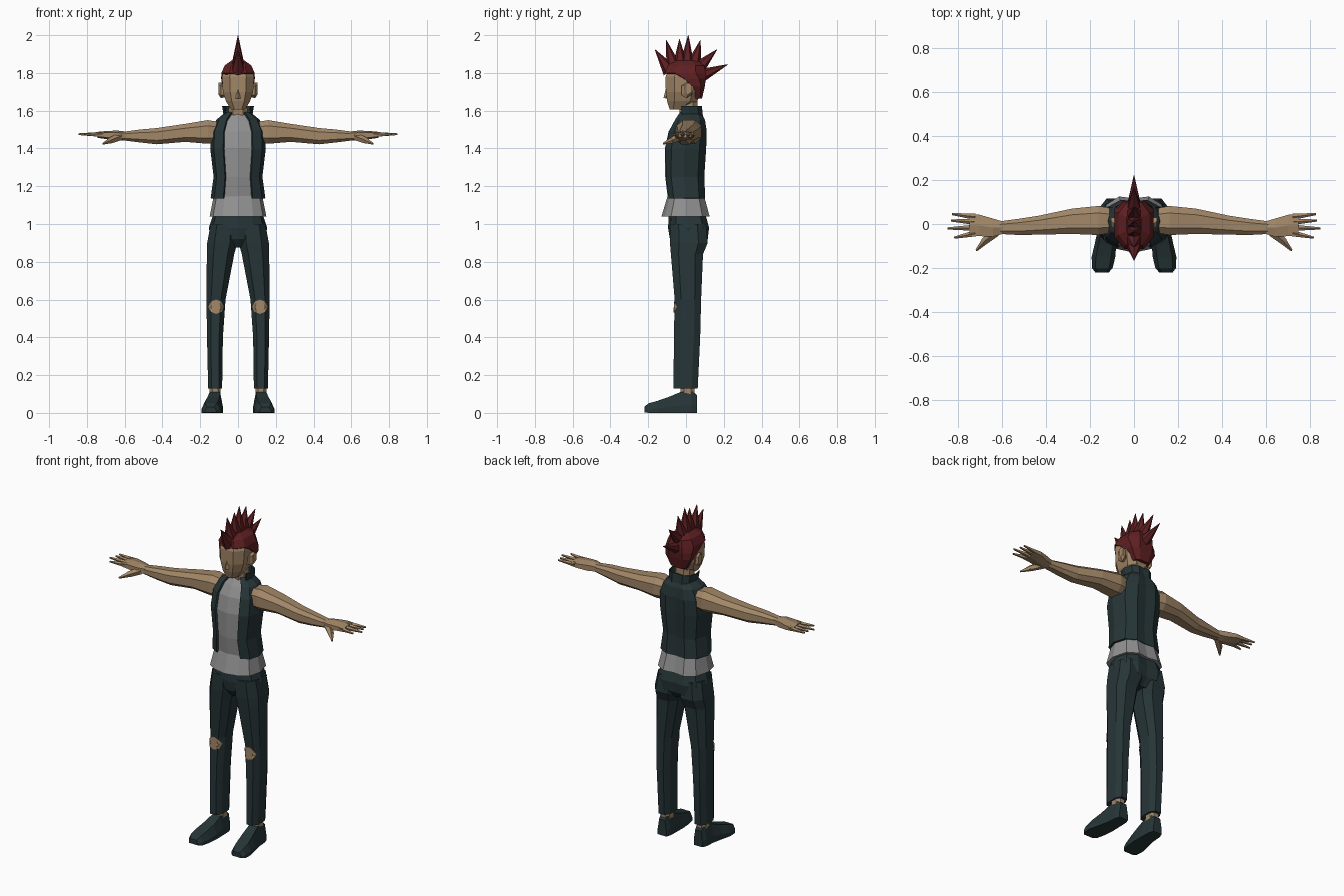
import bpy, bmesh, math
from mathutils import Vector


def material(name, rgb):
    m = bpy.data.materials.new(name)
    m.diffuse_color = (*rgb, 1)
    return m


SKIN = material("skin", (0.36, 0.24, 0.135))
CLOTH = material("dark_teal_cloth", (0.02, 0.036, 0.039))
SHIRT = material("grey_shirt", (0.28, 0.28, 0.28))
HAIR = material("red_hair", (0.115, 0.014, 0.016))


def finish(name, bm, mat, mirror=False, thickness=0):
    bmesh.ops.recalc_face_normals(bm, faces=bm.faces)
    me = bpy.data.meshes.new(name)
    bm.to_mesh(me)
    bm.free()
    me.materials.append(mat)
    ob = bpy.data.objects.new(name, me)
    bpy.context.collection.objects.link(ob)
    if thickness:
        s = ob.modifiers.new("thickness", "SOLIDIFY")
        s.thickness, s.offset = thickness, 1
    if mirror:
        ob.modifiers.new("mirror", "MIRROR")
    return ob


def rounded(n, power=0.75):
    """Unit boxy n-gon with flat sides, touching -1..1."""
    pts = []
    for i in range(n):
        a = 2 * math.pi * (i + 0.5) / n
        c, s = math.cos(a), math.sin(a)
        pts.append((math.copysign(abs(c) ** power, c), math.copysign(abs(s) ** power, s)))
    m = max(p[0] for p in pts)
    return [(x / m, y / m) for x, y in pts]


def loft(name, rings, mat, axis="z", profile=None, mirror=False, remove=None, thickness=0):
    """Rings are (position, a0, a1, b0, b1): bounds of each cross-section."""
    profile = profile or rounded(8)
    bm = bmesh.new()
    loops = []
    for t, a0, a1, b0, b1 in rings:
        loop = []
        for u, v in profile:
            a = (a0 + a1) / 2 + u * (a1 - a0) / 2
            b = (b0 + b1) / 2 + v * (b1 - b0) / 2
            co = {"z": (a, b, t), "x": (t, a, b), "y": (a, t, b)}[axis]
            loop.append(bm.verts.new(co))
        loops.append(loop)
    n = len(profile)
    for p, q in zip(loops, loops[1:]):
        for i in range(n):
            j = (i + 1) % n
            bm.faces.new((p[i], p[j], q[j], q[i]))
    if remove:
        bad = [f for f in bm.faces if remove(f.calc_center_median())]
        bmesh.ops.delete(bm, geom=bad, context="FACES")
    else:
        bm.faces.new(loops[0])
        bm.faces.new(loops[-1])
    return finish(name, bm, mat, mirror, thickness)


def spike(name, base, tip, r0, r1, mat, sides=5, mirror=False, squash=1):
    base, tip = Vector(base), Vector(tip)
    d = tip - base
    bm = bmesh.new()
    bmesh.ops.create_cone(bm, cap_ends=True, segments=sides, radius1=r0, radius2=r1, depth=d.length)
    rot = d.to_track_quat("Z", "Y")
    for v in bm.verts:
        v.co = rot @ v.co + (base + tip) / 2
        v.co.z = base.z + (v.co.z - base.z) * squash if squash != 1 else v.co.z
    return finish(name, bm, mat, mirror)


# torso: shirt body, flared hem, open vest and collar
half = [(0, -1), (0.54, -0.86), (0.88, -0.6), (1, 0), (0.85, 0.7), (0.45, 1), (0, 0.93)]
chest = half + [(-x, y) for x, y in half[-2:0:-1]]
body = [(1.10, -0.125, 0.125, -0.092, 0.09), (1.25, -0.117, 0.117, -0.11, 0.085),
        (1.40, -0.135, 0.135, -0.112, 0.095), (1.49, -0.13, 0.13, -0.092, 0.098),
        (1.545, -0.105, 0.105, -0.06, 0.09), (1.585, -0.055, 0.055, -0.03, 0.07)]
loft("shirt", body, SHIRT, profile=chest)
loft("shirt_hem", [(1.04, -0.15, 0.15, -0.13, 0.125), (1.14, -0.13, 0.13, -0.1, 0.098),
                   (1.17, -0.11, 0.11, -0.09, 0.08)], SHIRT, profile=chest)
vest_rings = [(1.135, -0.133, 0.133, -0.095, 0.09)] + body[1:]
loft("vest", vest_rings, CLOTH, profile=chest, thickness=0.012,
     remove=lambda c: abs(c.x) < 0.05 and c.y < -0.01)
loft("collar", [(1.56, -0.068, 0.068, -0.045, 0.085), (1.625, -0.078, 0.078, -0.05, 0.078)],
     CLOTH, profile=chest, thickness=0.006, remove=lambda c: c.y < -0.02)

# head and neck
loft("neck", [(1.55, -0.05, 0.05, -0.03, 0.06), (1.67, -0.048, 0.048, -0.04, 0.06)], SKIN)
loft("head", [(1.605, -0.036, 0.036, -0.086, -0.01), (1.65, -0.064, 0.064, -0.1, 0.06),
              (1.70, -0.08, 0.08, -0.107, 0.08), (1.78, -0.085, 0.085, -0.108, 0.09),
              (1.83, -0.07, 0.07, -0.09, 0.08)], SKIN)
spike("nose", (0, -0.098, 1.735), (0, -0.106, 1.665), 0.004, 0.013, SKIN, 4)
loft("ear", [(0.07, -0.025, 0.02, 1.675, 1.73), (0.09, -0.025, 0.03, 1.67, 1.745),
             (0.104, -0.005, 0.03, 1.69, 1.745)], SKIN, "x", rounded(6), mirror=True)

# hair cap with a fan of spikes
loft("hair_cap", [(1.665, -0.05, 0.05, 0.04, 0.085), (1.73, -0.083, 0.083, 0.015, 0.1),
                  (1.77, -0.089, 0.089, -0.045, 0.105), (1.80, -0.088, 0.088, -0.113, 0.105),
                  (1.84, -0.07, 0.07, -0.095, 0.095), (1.865, -0.035, 0.035, -0.06, 0.06)], HAIR)
fan = [(-0.085, 1.81, -0.165, 1.925), (-0.065, 1.83, -0.105, 1.975), (-0.03, 1.84, -0.035, 1.98),
       (0.005, 1.84, 0.012, 2.0), (0.04, 1.84, 0.077, 1.975), (0.06, 1.82, 0.165, 1.925),
       (0.065, 1.78, 0.222, 1.845)]
for y0, z0, y1, z1 in fan:
    spike("hair_spike", (0, y0, z0), (0, y1, z1), 0.04, 0.001, HAIR, 6)

# arms, palms, fingers and thumbs
loft("arm", [(0.10, -0.04, 0.07, 1.43, 1.54), (0.16, -0.05, 0.082, 1.425, 1.55),
             (0.28, -0.045, 0.07, 1.435, 1.53), (0.43, -0.048, 0.038, 1.422, 1.508),
             (0.52, -0.05, 0.024, 1.432, 1.5), (0.61, -0.045, 0.012, 1.443, 1.488)],
     SKIN, "x", mirror=True)
loft("palm", [(0.59, -0.043, 0.01, 1.447, 1.487), (0.64, -0.058, 0.025, 1.443, 1.492),
              (0.70, -0.055, 0.042, 1.452, 1.49), (0.745, -0.055, 0.044, 1.458, 1.486)],
     SKIN, "x", rounded(6), mirror=True)
for y0, x1, y1 in [(0.033, 0.825, 0.045), (0.01, 0.83, 0.016), (-0.017, 0.845, -0.02), (-0.042, 0.815, -0.062)]:
    spike("finger", (0.72, y0, 1.473), (x1, y1, 1.475), 0.015, 0.005, SKIN, 5, True)
spike("thumb", (0.625, -0.035, 1.462), (0.68, -0.08, 1.44), 0.022, 0.017, SKIN, 5, True)
spike("thumb_tip", (0.675, -0.076, 1.442), (0.715, -0.12, 1.425), 0.017, 0.005, SKIN, 5, True)

# trousers: hips and legs
loft("trouser_hips", [(0.875, -0.05, 0.05, -0.05, 0.075), (0.92, -0.145, 0.145, -0.085, 0.115),
                      (0.98, -0.154, 0.154, -0.095, 0.122), (1.07, -0.125, 0.125, -0.09, 0.098)],
     CLOTH, profile=chest)
leg = loft("trouser_leg", [(0.13, 0.084, 0.158, -0.066, 0.062), (0.40, 0.08, 0.164, -0.064, 0.075),
                           (0.60, 0.066, 0.167, -0.06, 0.08), (0.84, 0.02, 0.165, -0.08, 0.09),
                           (0.90, 0.004, 0.163, -0.085, 0.115), (1.0, 0.005, 0.145, -0.085, 0.105)],
           CLOTH, mirror=True)

# bare knees showing through torn cloth, wrapped on the legs
bm = bmesh.new()
bmesh.ops.create_circle(bm, cap_ends=True, cap_tris=True, segments=8, radius=0.038)
bmesh.ops.subdivide_edges(bm, edges=bm.edges, cuts=2, use_grid_fill=True)
for v in bm.verts:
    v.co = (0.116 + v.co.x, -0.12, 0.562 + v.co.y)
knee = finish("knee_patch", bm, SKIN)
wrap = knee.modifiers.new("wrap", "SHRINKWRAP")
wrap.target, wrap.wrap_method, wrap.wrap_mode = leg, "PROJECT", "ABOVE_SURFACE"
wrap.use_project_y, wrap.offset = True, 0.004
knee.modifiers.new("mirror", "MIRROR")

# ankles and shoes
loft("ankle", [(0.09, 0.092, 0.15, -0.03, 0.045), (0.16, 0.095, 0.15, -0.03, 0.045)], SKIN, mirror=True)
sole = [(-1, -1), (1, -1), (1, -0.3), (0.65, 1), (-0.65, 1), (-1, -0.3)]
loft("shoe", [(0.057, 0.092, 0.15, 0, 0.095), (0.03, 0.083, 0.16, 0, 0.118),
              (-0.03, 0.081, 0.165, 0, 0.11), (-0.09, 0.08, 0.178, 0, 0.085),
              (-0.15, 0.085, 0.192, 0, 0.064), (-0.20, 0.097, 0.19, 0, 0.05),
              (-0.22, 0.115, 0.175, 0.003, 0.032)], CLOTH, "y", sole, mirror=True)
